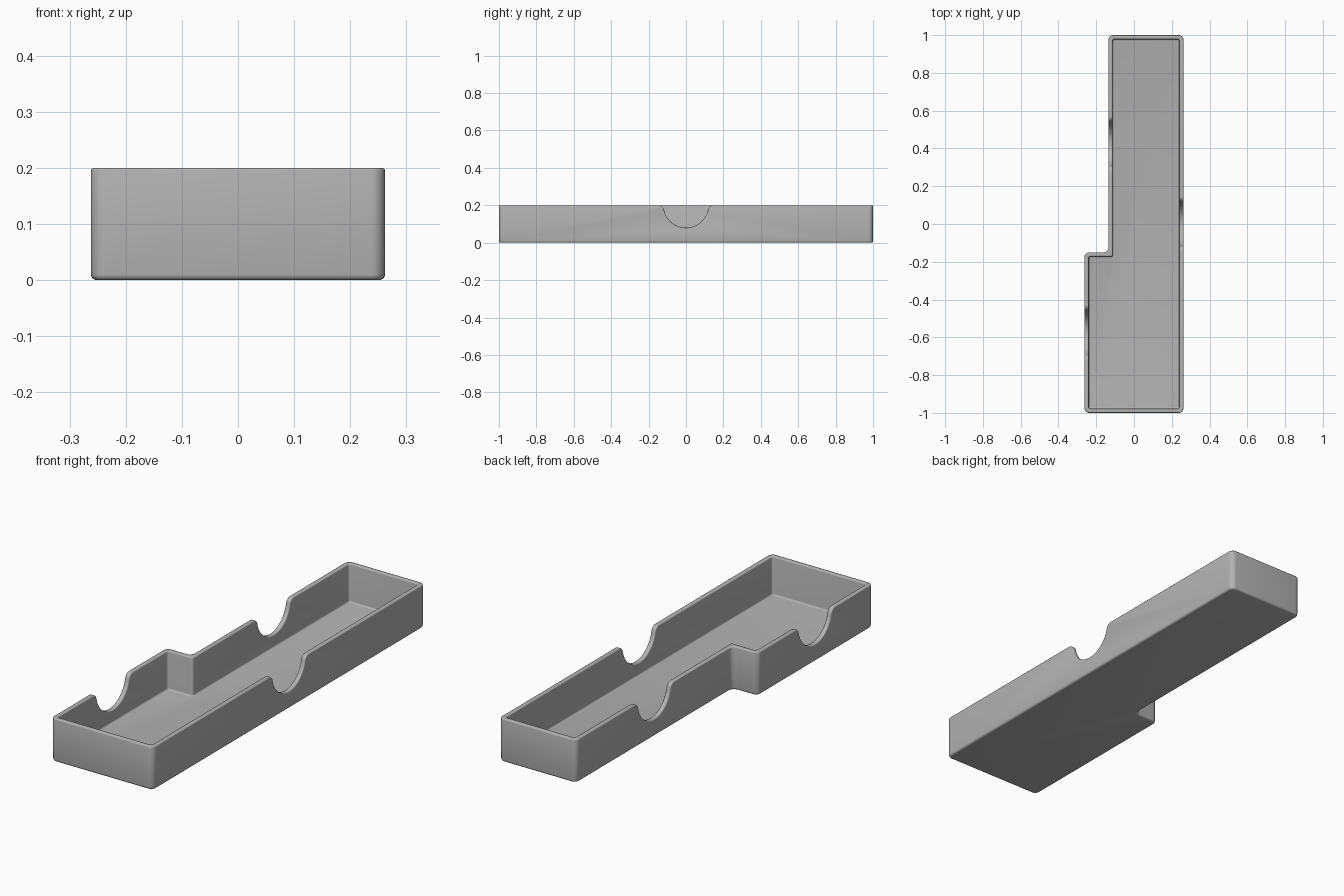
import bpy, bmesh, math

if "Cube" in bpy.data.objects:
    bpy.data.objects.remove(bpy.data.objects["Cube"], do_unlink=True)

HEIGHT, WALL, FLOOR = 0.2, 0.022, 0.022

grey = bpy.data.materials.new("plain grey")
grey.use_nodes = True
colour = (0.45, 0.45, 0.45, 1)
grey.diffuse_color = colour
grey.node_tree.nodes["Principled BSDF"].inputs["Base Color"].default_value = colour


def prism(name, points, offset):
    """Extrude a closed outline of 3D points along an offset."""
    bm = bmesh.new()
    base = bm.faces.new([bm.verts.new(p) for p in points])
    ext = bmesh.ops.extrude_face_region(bm, geom=[base])
    bmesh.ops.translate(bm, vec=offset,
                        verts=[v for v in ext["geom"] if isinstance(v, bmesh.types.BMVert)])
    bmesh.ops.recalc_face_normals(bm, faces=bm.faces)
    mesh = bpy.data.meshes.new(name)
    bm.to_mesh(mesh)
    bm.free()
    obj = bpy.data.objects.new(name, mesh)
    bpy.context.collection.objects.link(obj)
    mesh.materials.append(grey)
    return obj


def stepped_block(name, inset, z0, z1, corner, bottom):
    """Stepped plan, with rounded upright corners and rounded bottom edges."""
    right, left, shelf, end, step = 0.262 - inset, -0.262 + inset, -0.135 + inset, 1 - inset, -0.15 - inset
    plan = [(left, -end), (right, -end), (right, end), (shelf, end), (shelf, step), (left, step)]
    obj = prism(name, [(x, y, z0) for x, y in plan], (0, 0, z1 - z0))
    bm = bmesh.new()
    bm.from_mesh(obj.data)
    upright = [e for e in bm.edges if abs(e.verts[0].co.z - e.verts[1].co.z) > 0.01]
    bmesh.ops.bevel(bm, geom=upright, offset=corner, offset_type='OFFSET',
                    segments=6, profile=0.5, affect='EDGES')
    low = [e for e in bm.edges if all(v.co.z < z0 + 0.0001 for v in e.verts)]
    bmesh.ops.bevel(bm, geom=low, offset=bottom, offset_type='OFFSET',
                    segments=4, profile=0.5, affect='EDGES')
    bm.to_mesh(obj.data)
    bm.free()
    return obj


def notch_cutter(x, y):
    """Half-round finger notch whose upper lips flare out onto the rim."""
    r, lip = 0.12, 0.03
    reach = math.sqrt((r + lip) ** 2 - lip ** 2)
    tilt = math.asin(lip / (r + lip))
    half = [(reach, HEIGHT + 0.1)]
    for i in range(7):
        a = math.pi / 2 + (math.pi / 2 - tilt) * i / 6
        half.append((reach + lip * math.cos(a), HEIGHT - lip + lip * math.sin(a)))
    for i in range(1, 13):
        a = -tilt - (math.pi / 2 - tilt) * i / 12
        half.append((r * math.cos(a), HEIGHT + r * math.sin(a)))
    outline = half + [(-u, z) for u, z in reversed(half[:-1])]
    return prism("notch_cutter", [(x - 0.06, y + u, z) for u, z in outline], (0.12, 0, 0))


# Tray body
tray = stepped_block("tray", 0, 0, HEIGHT, 0.025, 0.01)

# Hollow and the three finger notches
cutters = [stepped_block("cavity_cutter", WALL, FLOOR, HEIGHT + 0.1, 0.01, 0.007)]
cutters += [notch_cutter(x, y) for x, y in ((0.25, 0), (-0.123, 0.425), (-0.25, -0.575))]
for cutter in cutters:
    cut = tray.modifiers.new("cut", 'BOOLEAN')
    cut.object, cut.operation, cut.solver = cutter, 'DIFFERENCE', 'EXACT'
    cutter.hide_render = True

# Softened rim and notch edges
soft = tray.modifiers.new("soft_edges", 'BEVEL')
soft.width, soft.segments = 0.005, 3
soft.limit_method, soft.angle_limit = 'ANGLE', math.radians(50)
soft.use_clamp_overlap = False

# Bake the modifiers and drop the cutters
bpy.context.view_layer.update()
baked = bpy.data.meshes.new_from_object(tray.evaluated_get(bpy.context.evaluated_depsgraph_get()))
tray.modifiers.clear()
tray.data = baked
for cutter in cutters:
    bpy.data.objects.remove(cutter, do_unlink=True)

bpy.ops.object.select_all(action='DESELECT')
tray.select_set(True)
bpy.context.view_layer.objects.active = tray
bpy.ops.object.shade_smooth_by_angle(angle=math.radians(35))
